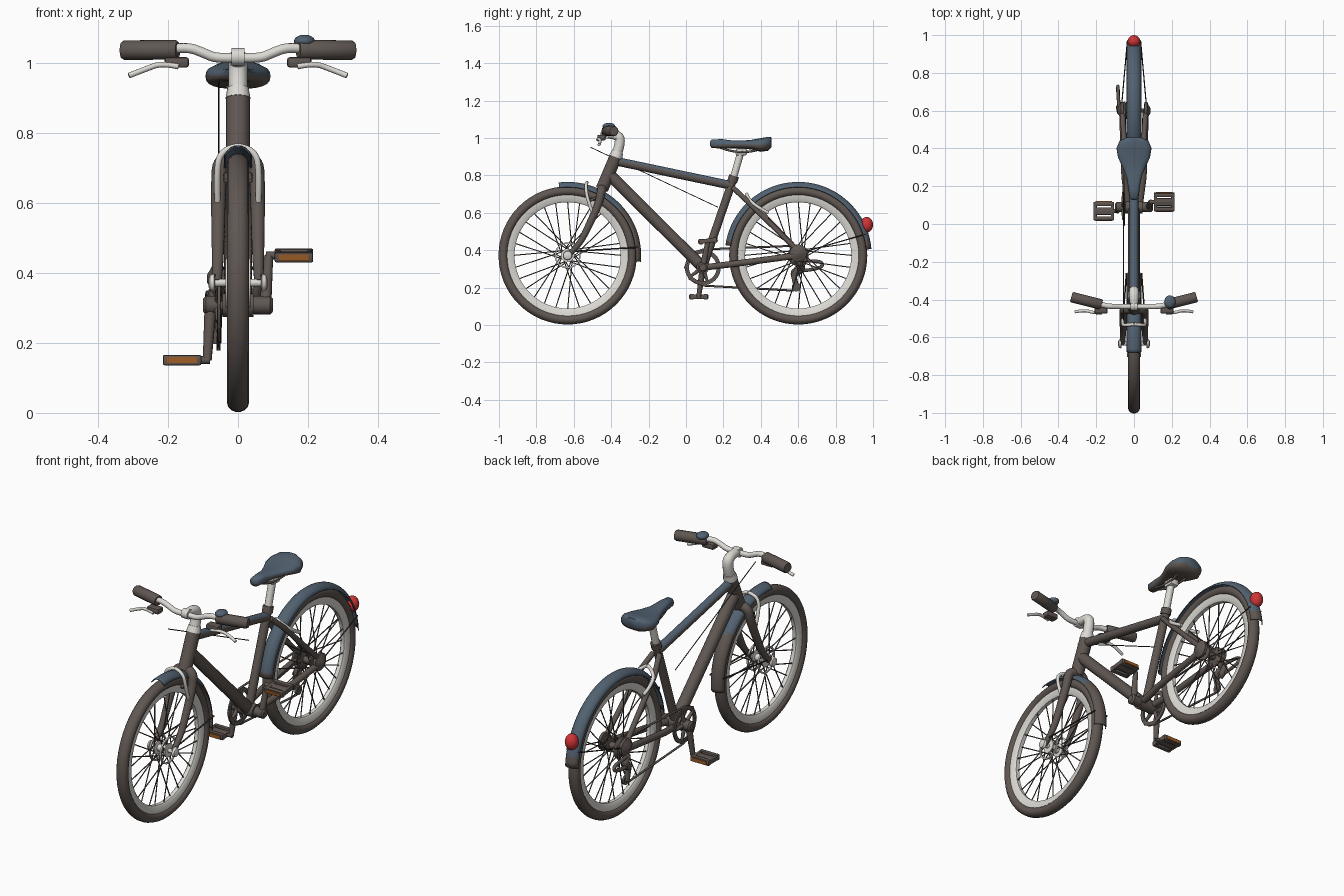
import bpy, bmesh, math
from math import sin, cos, pi, radians
from mathutils import Vector, Matrix

if "Cube" in bpy.data.objects:
    bpy.data.objects.remove(bpy.data.objects["Cube"])


def mat(name, *rgb):
    m = bpy.data.materials.new(name)
    m.diffuse_color = (*rgb, 1)
    m.use_nodes = True
    m.node_tree.nodes["Principled BSDF"].inputs["Base Color"].default_value = m.diffuse_color
    return m


BROWN = mat("dark_brown", 0.115, 0.094, 0.083)
BLUE = mat("slate_blue", 0.085, 0.122, 0.165)
WHITE = mat("light_metal", 0.72, 0.70, 0.66)
RED = mat("red", 0.62, 0.035, 0.035)
ORANGE = mat("orange", 0.34, 0.11, 0.02)
DARK = mat("cable_dark", 0.045, 0.038, 0.034)

FY, RY, CZ = -0.633, 0.6, 0.372      # wheel centres
BB = (0.09, 0.308)                   # bottom bracket (y, z)


def finish(name, me, m, mirror=False, angle=40):
    me.materials.clear()
    me.materials.append(m)
    for p in me.polygons:
        p.use_smooth = True
        p.material_index = 0
    me.set_sharp_from_angle(angle=radians(angle))
    ob = bpy.data.objects.new(name, me)
    bpy.context.collection.objects.link(ob)
    if mirror:
        ob.modifiers.new("Mirror", 'MIRROR')
    return ob


def from_bm(name, bm, m, mirror=False, angle=40, recalc=True):
    if recalc:
        bmesh.ops.recalc_face_normals(bm, faces=bm.faces)
    me = bpy.data.meshes.new(name)
    bm.to_mesh(me)
    bm.free()
    return finish(name, me, m, mirror, angle)


def tube(name, pts, r, m, rad=None, curved=False, mirror=False, closed=False, res=4):
    cu = bpy.data.curves.new(name, 'CURVE')
    cu.dimensions = '3D'
    cu.bevel_depth, cu.bevel_resolution, cu.use_fill_caps = r, res, True
    s = cu.splines.new('NURBS' if curved else 'POLY')
    s.points.add(len(pts) - 1)
    for i, p in enumerate(pts):
        s.points[i].co = (*p, 1)
        s.points[i].radius = rad[i] if rad else 1
    s.use_cyclic_u = closed
    if curved:
        s.order_u, s.use_endpoint_u, s.resolution_u = 3, not closed, 8
    tmp = bpy.data.objects.new("tmp", cu)
    bpy.context.collection.objects.link(tmp)
    bpy.context.view_layer.update()
    me = bpy.data.meshes.new_from_object(tmp.evaluated_get(bpy.context.evaluated_depsgraph_get()))
    bpy.data.objects.remove(tmp)
    return finish(name, me, m, mirror)


def loft(bm, rings, loop=False):
    """Skin a list of closed vertex rings; cap the ends unless looped."""
    vs = [[bm.verts.new(p) for p in ring] for ring in rings]
    n = len(vs[0])
    for i in range(len(vs) if loop else len(vs) - 1):
        a, b = vs[i], vs[(i + 1) % len(vs)]
        for j in range(n):
            bm.faces.new((a[j], a[(j + 1) % n], b[(j + 1) % n], b[j]))
    if not loop:
        bm.faces.new(vs[0])
        bm.faces.new(vs[-1])


def lathe(name, prof, c, m, seg=32, loop=False, mirror=False):
    """Turn a (radius, x) profile about the x axis through c = (y, z)."""
    bm = bmesh.new()
    loft(bm, [[(x, c[0] + r * cos(2 * pi * i / seg), c[1] + r * sin(2 * pi * i / seg))
               for i in range(seg)] for r, x in prof], loop)
    return from_bm(name, bm, m, mirror)


def box(name, c, size, m, bevel=0.004, rx=0, mirror=False):
    bm = bmesh.new()
    M = Matrix.Translation(c) @ Matrix.Rotation(rx, 4, 'X') @ Matrix.Diagonal((*size, 1))
    bmesh.ops.create_cube(bm, size=1, matrix=M)
    if bevel:
        bmesh.ops.bevel(bm, geom=bm.edges[:], offset=bevel, segments=2, affect='EDGES', profile=0.5)
    return from_bm(name, bm, m, mirror)


def ball(name, c, size, m):
    bm = bmesh.new()
    bmesh.ops.create_uvsphere(bm, u_segments=20, v_segments=12, radius=1,
                              matrix=Matrix.Translation(c) @ Matrix.Diagonal((*size, 1)))
    return from_bm(name, bm, m)


def paint(ob, m, rule):
    ob.data.materials.append(m)
    for p in ob.data.polygons:
        if rule(p):
            p.material_index = 1


# Wheels: tyre, rim and spokes
def wheel(tag, cy):
    c = (cy, CZ)
    lathe(tag + "_tyre", [(0.344 + 0.026 * sin(a), 0.031 * cos(a)) for a in
                          (2 * pi * i / 14 for i in range(14))], c, BROWN, 64, True)
    lathe(tag + "_rim", [(0.284, -0.010), (0.292, -0.017), (0.329, -0.019),
                         (0.329, 0.019), (0.292, 0.017), (0.284, 0.010)], c, WHITE, 64, True)
    bm = bmesh.new()
    for i in range(28):
        a, side = 2 * pi * i / 28, 1 if i % 2 else -1
        b = a + (0.9 if i % 4 < 2 else -0.9)
        p = Vector((0.030 * side, cy + 0.032 * cos(b), CZ + 0.032 * sin(b)))
        q = Vector((0.004 * side, cy + 0.288 * cos(a), CZ + 0.288 * sin(a)))
        M = Matrix.Translation((p + q) / 2) @ (q - p).to_track_quat('Z', 'Y').to_matrix().to_4x4()
        bmesh.ops.create_cone(bm, cap_ends=True, segments=5, radius1=0.003, radius2=0.003,
                              depth=(q - p).length, matrix=M)
    from_bm(tag + "_spokes", bm, BROWN)


wheel("front", FY)
wheel("rear", RY)

# Hubs
HUB = [(0.011, -0.078), (0.011, -0.036), (0.036, -0.035), (0.036, -0.028), (0.018, -0.024),
       (0.018, 0.024), (0.036, 0.028), (0.036, 0.035), (0.011, 0.036), (0.011, 0.078)]
lathe("front_hub", HUB, (FY, CZ), WHITE)
lathe("front_hub_nut", [(0.012, 0.066), (0.026, 0.068), (0.022, 0.08), (0.012, 0.084)], (FY, CZ), WHITE, mirror=True)
lathe("front_hub_ring", [(0.062, 0.028), (0.070, 0.028), (0.070, 0.036), (0.062, 0.036)],
      (FY, CZ), WHITE, loop=True, mirror=True)
lathe("rear_hub", HUB, (RY, CZ), BROWN)
lathe("rear_dropout", [(0.03, 0.052), (0.046, 0.056), (0.046, 0.07), (0.028, 0.078), (0.012, 0.088)],
      (RY, CZ + 0.012), BROWN, mirror=True)
lathe("cassette", [(0.05, -0.028), (0.056, -0.03), (0.053, -0.034), (0.048, -0.036),
                   (0.044, -0.042), (0.036, -0.048), (0.03, -0.052)], (RY, CZ), BROWN)


# Mudguards
def mudguard(name, cy, a0, a1, zblue):
    bm = bmesh.new()
    rows = []
    for i in range(41):
        a = radians(a0 + (a1 - a0) * i / 40)
        row = []
        for j in range(9):
            t = -1 + j / 4
            r = 0.391 - 0.026 * abs(t) ** 2.5
            row.append(bm.verts.new((0.038 * t, cy + r * cos(a), CZ + r * sin(a))))
        rows.append(row)
    for r0, r1 in zip(rows, rows[1:]):
        for j in range(8):
            bm.faces.new((r0[j], r0[j + 1], r1[j + 1], r1[j]))
    ob = from_bm(name, bm, BROWN)
    paint(ob, BLUE, lambda p: p.center.z > zblue)
    s = ob.modifiers.new("Solidify", 'SOLIDIFY')
    s.thickness, s.offset = 0.004, 0


mudguard("front_mudguard", FY, 97, -5, 0.62)
mudguard("rear_mudguard", RY, 172, 5, 0.45)
tube("front_mudguard_stay", [(0.068, FY, CZ + 0.02), (0.04, -0.26, 0.415)], 0.004, DARK, mirror=True)
tube("rear_mudguard_stay", [(0.068, RY, CZ + 0.01), (0.036, 0.96, 0.485)], 0.003, DARK, mirror=True)
ball("tail_light", (0, 0.966, 0.536), (0.034, 0.034, 0.042), RED)

# Frame
top = tube("top_tube", [(0, -0.385, 0.878), (0, 0.248, 0.745)], 0.023, BROWN, res=6)
paint(top, BLUE, lambda p: p.normal.z > 0.3)
tube("down_tube", [(0, -0.42, 0.815), (0, *BB)], 0.031, BROWN)
tube("seat_tube", [(0, 0.257, 0.795), (0, *BB)], 0.022, BROWN)
tube("head_tube", [(0, -0.373, 0.905), (0, -0.45, 0.725)], 0.034, BROWN)
lathe("bottom_bracket", [(0.034, -0.045), (0.034, 0.045)], BB, BROWN)
tube("seat_collar", [(0, 0.247, 0.765), (0, 0.257, 0.797)], 0.027, BROWN)
tube("chain_stay", [(0.03, 0.10, 0.308), (0.05, 0.25, 0.326), (0.062, RY, CZ)], 0.017, BROWN, mirror=True)
tube("seat_stay", [(0.018, 0.25, 0.735), (0.045, 0.33, 0.66), (0.062, RY, 0.395)], 0.014, BROWN, mirror=True)

# Fork
tube("fork_leg", [(0.0, -0.448, 0.728), (0.05, -0.45, 0.73), (0.056, -0.465, 0.65), (0.057, -0.52, 0.53),
                  (0.058, -0.575, 0.42), (0.06, FY, CZ)], 0.022, BROWN,
     rad=[1.2, 1.1, 1, 0.9, 0.75, 0.6], curved=True, mirror=True)

# Brakes
tube("front_brake_arm", [(0.058, -0.50, 0.60), (0.062, -0.53, 0.68), (0.05, -0.537, 0.755), (0, -0.53, 0.762)],
     0.009, WHITE, curved=True, mirror=True)
box("front_brake_pad", (0.033, -0.50, 0.672), (0.016, 0.05, 0.014), BROWN, rx=0.4, mirror=True)
tube("rear_brake_arm", [(0.055, 0.44, 0.60), (0.062, 0.40, 0.62), (0.05, 0.33, 0.672), (0.0, 0.325, 0.70)],
     0.009, WHITE, curved=True, mirror=True)

# Stem and handlebar
tube("headset", [(0, -0.376, 0.898), (0, -0.365, 0.928)], 0.036, WHITE, rad=[1, 0.85])
tube("stem", [(0, -0.368, 0.92), (0, -0.345, 0.99), (0, -0.375, 1.02), (0, -0.43, 1.02)],
     0.027, WHITE, rad=[1, 1, 0.95, 0.8], curved=True)
tube("stem_clamp", [(-0.018, -0.434, 1.018), (0.018, -0.434, 1.018)], 0.025, WHITE)
tube("handlebar", [(0, -0.436, 1.016), (0.06, -0.437, 1.012), (0.10, -0.437, 1.03), (0.14, -0.435, 1.045),
                   (0.2, -0.42, 1.04), (0.3, -0.39, 1.037)], 0.014, WHITE, curved=True, mirror=True)
tube("grip", [(0.172, -0.427, 1.038), (0.178, -0.425, 1.038), (0.325, -0.388, 1.037), (0.332, -0.386, 1.037)],
     0.028, BROWN, rad=[0.85, 1, 1, 0.85], mirror=True)
box("brake_lever_mount", (0.175, -0.452, 1.002), (0.07, 0.045, 0.03), BROWN, 0.008, mirror=True)
tube("brake_lever", [(0.17, -0.472, 0.99), (0.215, -0.47, 1.0), (0.26, -0.455, 0.985), (0.312, -0.465, 0.964)],
     0.008, WHITE, curved=True, mirror=True)
ball("bell", (0.19, -0.412, 1.063), (0.03, 0.034, 0.018), BLUE)
tube("gear_cable", [(-0.055, -0.51, 0.95), (-0.055, 0.17, 0.63)], 0.0025, DARK, res=1)

# Saddle
bm = bmesh.new()
rings = []
for y, w, zt, zb in [(0.128, 0.012, 0.98, 0.96), (0.137, 0.024, 0.991, 0.947), (0.19, 0.03, 0.994, 0.943),
                     (0.25, 0.04, 0.986, 0.945), (0.30, 0.06, 0.986, 0.944), (0.35, 0.084, 0.99, 0.938),
                     (0.40, 0.093, 0.999, 0.926), (0.44, 0.077, 1.006, 0.932), (0.458, 0.04, 1.003, 0.95)]:
    ring = []
    for i in range(24):
        a = 2 * pi * i / 24
        ring.append((w * math.copysign(abs(cos(a)) ** 0.8, cos(a)), y,
                     (zt + zb) / 2 + (zt - zb) / 2 * math.copysign(abs(sin(a)) ** 0.7, sin(a))))
    rings.append(ring)
loft(bm, rings)
saddle = from_bm("saddle", bm, BROWN, angle=70)
paint(saddle, BLUE, lambda p: p.normal.z > -0.1)
tube("seat_post", [(0, 0.25, 0.775), (0, 0.292, 0.92)], 0.019, WHITE)
box("saddle_clamp", (0, 0.295, 0.925), (0.05, 0.06, 0.035), WHITE, 0.008)
tube("saddle_rail", [(0.012, 0.18, 0.95), (0.022, 0.24, 0.925), (0.024, 0.36, 0.925), (0.035, 0.41, 0.945)],
     0.006, BROWN, curved=True, mirror=True)

# Drivetrain
lathe("chainring", [(0.074, -0.058), (0.096, -0.058), (0.096, -0.05), (0.074, -0.05)], BB, BROWN, 40, True)
for i in range(5):
    a = 2 * pi * i / 5
    tube(f"chainring_arm_{i + 1}", [(-0.056, *BB), (-0.056, BB[0] + 0.08 * cos(a), BB[1] + 0.08 * sin(a))],
         0.009, BROWN, rad=[1.4, 0.8])
tube("chain", [(-0.054, 0.09, 0.404), (-0.05, 0.59, 0.424), (-0.05, 0.645, 0.40), (-0.05, 0.64, 0.33),
               (-0.054, 0.585, 0.28), (-0.056, 0.595, 0.19), (-0.056, 0.57, 0.184), (-0.054, 0.10, 0.21),
               (-0.054, 0.02, 0.245), (-0.054, -0.005, 0.308), (-0.054, 0.02, 0.375)], 0.0055, BROWN, closed=True)
tube("derailleur_cage", [(-0.062, 0.605, 0.31), (-0.062, 0.575, 0.27), (-0.062, 0.59, 0.2)], 0.018, BROWN,
     rad=[1.1, 0.9, 0.8])
for z, y in ((0.28, 0.585), (0.203, 0.59)):
    lathe("derailleur_pulley", [(0.024, -0.062), (0.024, -0.05)], (y, z), BROWN, 16)
tube("derailleur_body", [(-0.07, 0.60, 0.34), (-0.08, 0.64, 0.31), (-0.07, 0.59, 0.28)], 0.02, BROWN, curved=True)
tube("derailleur_guard", [(-0.075, 0.59, 0.34), (-0.085, 0.67, 0.345), (-0.085, 0.735, 0.335),
                          (-0.085, 0.72, 0.30), (-0.08, 0.62, 0.29)], 0.009, BROWN, curved=True)


# Cranks and pedals
def crank(tag, s, y, z, tilt):
    lathe(tag + "_crank_boss", [(0.026, 0.045 * s), (0.027, 0.092 * s), (0.018, 0.1 * s)], BB, BROWN, 20)
    tube(tag + "_crank", [(0.078 * s, *BB), (0.088 * s, y, z)], 0.016, BROWN, rad=[1.1, 0.8])
    tube(tag + "_pedal_axle", [(0.08 * s, y, z), (0.2 * s, y, z)], 0.011, BROWN)
    M = Matrix.Rotation(tilt, 3, 'X')
    at = lambda v: Vector((0, y, z)) + M @ Vector(v)
    for t in (-1, 1):
        box(tag + "_pedal_side", at((0.16 * s, 0.038 * t, 0)), (0.11, 0.022, 0.03), BROWN, 0.005, tilt)
        box(tag + "_pedal_reflector", at((0.16 * s, 0.05 * t, 0)), (0.085, 0.006, 0.018), ORANGE, 0, tilt)
        box(tag + "_pedal_end", at(((0.16 + 0.046 * t) * s, 0, 0)), (0.018, 0.08, 0.024), BROWN, 0.004, tilt)
    box(tag + "_pedal_core", at((0.16 * s, 0, 0)), (0.1, 0.04, 0.02), BROWN, 0.004, tilt)


crank("drive_side", -1, 0.068, 0.151, 0)
crank("left_side", 1, 0.117, 0.45, 0.12)
